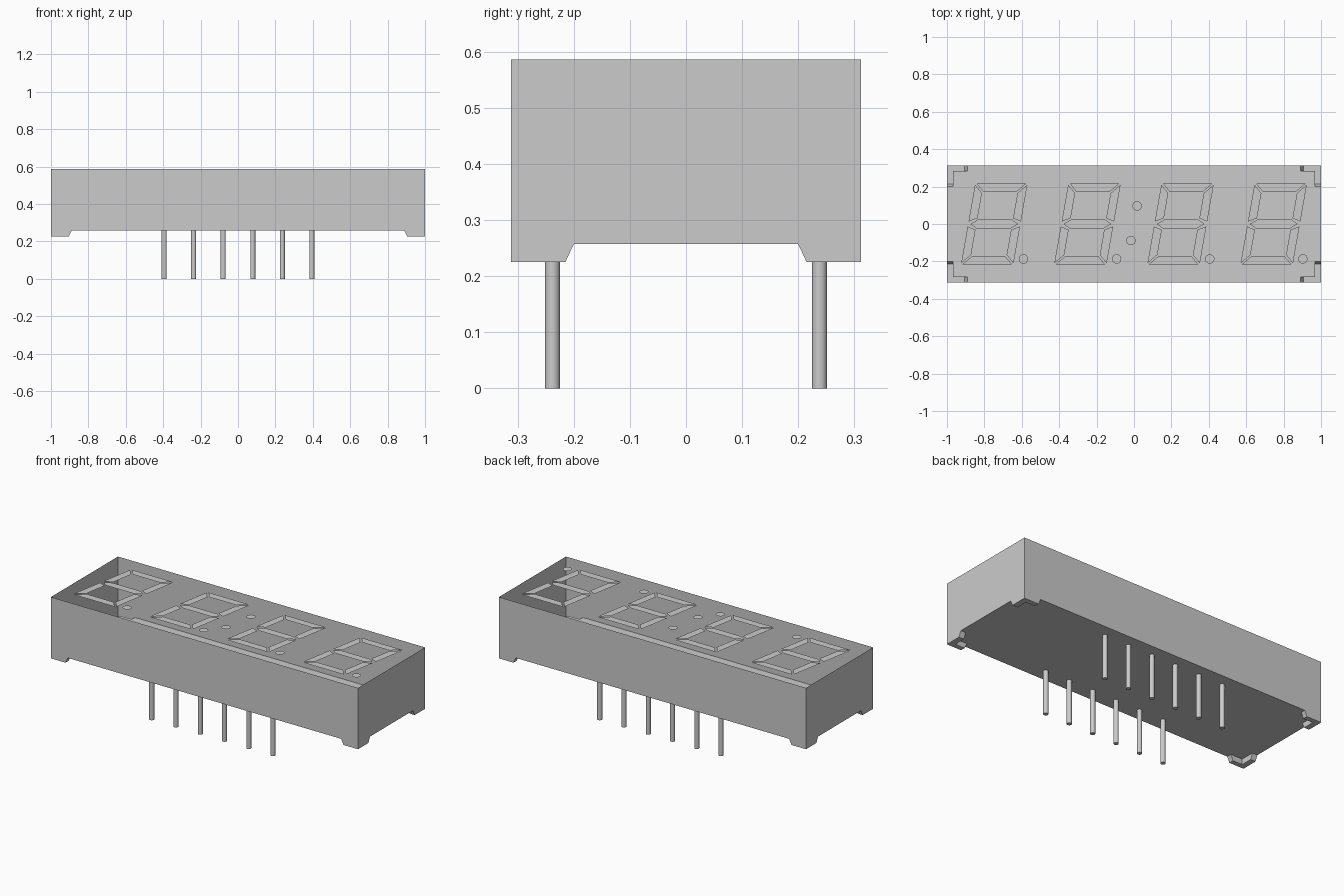
import bpy, bmesh, math

if "Cube" in bpy.data.objects:
    bpy.data.objects.remove(bpy.data.objects["Cube"])

grey = bpy.data.materials.new("plain_grey")
grey.use_nodes = True
COLOUR = (0.6, 0.6, 0.6, 1)
grey.diffuse_color = COLOUR
grey.node_tree.nodes["Principled BSDF"].inputs["Base Color"].default_value = COLOUR

TOP, FLOOR, BASE = 0.586, 0.257, 0.225   # heights of rim, floor and corner feet
X, Y = 1.0, 0.312                        # half length and half depth
IX, IY = 0.967, 0.283                    # inner faces of the feet


def finish(name, bm):
    mesh = bpy.data.meshes.new(name)
    bm.to_mesh(mesh)
    bm.free()
    mesh.materials.append(grey)
    ob = bpy.data.objects.new(name, mesh)
    bpy.context.collection.objects.link(ob)
    return ob


def face(bm, points):
    return bm.faces.new([bm.verts.new(p) for p in points])


# Open-topped housing: four thin walls, a floor and hollow L-shaped corner feet
bm = bmesh.new()
for s in (-1, 1):
    face(bm, [(-X, s * Y, TOP), (-X, s * Y, BASE), (-.905, s * Y, BASE), (-.89, s * Y, FLOOR),
              (.89, s * Y, FLOOR), (.905, s * Y, BASE), (X, s * Y, BASE), (X, s * Y, TOP)])
    face(bm, [(s * X, -Y, TOP), (s * X, -Y, BASE), (s * X, -.215, BASE), (s * X, -.2, FLOOR),
              (s * X, .2, FLOOR), (s * X, .215, BASE), (s * X, Y, BASE), (s * X, Y, TOP)])
corner = [(X, .2), (IX, .2), (IX, IY), (.89, IY), (.89, Y)]
outline = []
for sx, sy in ((1, 1), (-1, 1), (-1, -1), (1, -1)):
    pts = [(sx * x, sy * y, FLOOR) for x, y in corner]
    outline += pts if sx * sy > 0 else pts[::-1]
    foot = [
        [(X, .215, BASE), (IX, .215, BASE), (IX, IY, BASE),
         (.905, IY, BASE), (.905, Y, BASE), (X, Y, BASE)],                           # sole
        [(X, .2, FLOOR), (IX, .2, FLOOR), (IX, .215, BASE), (X, .215, BASE)],        # sloped ends
        [(.89, Y, FLOOR), (.89, IY, FLOOR), (.905, IY, BASE), (.905, Y, BASE)],
        [(IX, .2, FLOOR), (IX, IY, FLOOR), (IX, IY, BASE), (IX, .215, BASE)],        # inner sides
        [(IX, IY, FLOOR), (.89, IY, FLOOR), (.905, IY, BASE), (IX, IY, BASE)],
    ]
    for poly in foot:
        face(bm, [(sx * x, sy * y, z) for x, y, z in poly])
face(bm, outline)
bmesh.ops.remove_doubles(bm, verts=bm.verts, dist=1e-4)
# Small chamfer on one vertical corner
edge = [e for e in bm.edges if all(v.co.x > .999 and v.co.y > Y - .001 for v in e.verts)]
bmesh.ops.bevel(bm, geom=edge, offset=.004, segments=1, affect='EDGES')
bmesh.ops.recalc_face_normals(bm, faces=bm.faces)
finish("housing", bm)

# Slanted seven-segment digits, flat at rim height
W, H, T, G, SLANT = .14, .217, .045, .007, .176
bar = [(-W + G, H), (-W + T + G, H - T), (W - T - G, H - T), (W - G, H)]
side = [(W, H - G), (W - T, H - T - G), (W - T, .031), (W, .013)]
middle = [(-.128, 0), (-.092, -.023), (.092, -.023), (.128, 0), (.092, .023), (-.092, .023)]
segments = [middle]
for sy in (1, -1):
    segments.append([(x, sy * y) for x, y in bar])
    for sx in (1, -1):
        segments.append([(sx * x, sy * y) for x, y in side])


def dot(bm, x, y, r=.025, n=24):
    face(bm, [(x + r * math.cos(2 * math.pi * i / n), y + r * math.sin(2 * math.pi * i / n), TOP)
              for i in range(n)])


def face_up(bm):
    for f in bm.faces:
        f.normal_update()
        if f.normal.z < 0:
            f.normal_flip()


for i in range(4):
    cx = -.747 + .498 * i
    bm = bmesh.new()
    for seg in segments:
        face(bm, [(cx + x + SLANT * y, y, TOP) for x, y in seg])
    dot(bm, cx + .156, -.187)   # decimal point
    face_up(bm)
    finish(f"digit_{i + 1}", bm)

bm = bmesh.new()
for s in (-1, 1):
    dot(bm, s * .0165, .004 + s * .0925)
face_up(bm)
finish("colon_dots", bm)

# Two rows of round pins under the floor
for row, sy in (("front", -1), ("back", 1)):
    for i in range(6):
        bpy.ops.mesh.primitive_cylinder_add(
            vertices=20, radius=.0135, depth=FLOOR,
            location=((i - 2.5) * .158, sy * .238, FLOOR / 2))
        pin = bpy.context.object
        pin.name = f"{row}_pin_{i + 1}"
        pin.data.materials.append(grey)
        bpy.ops.object.shade_smooth_by_angle(angle=math.radians(40))
